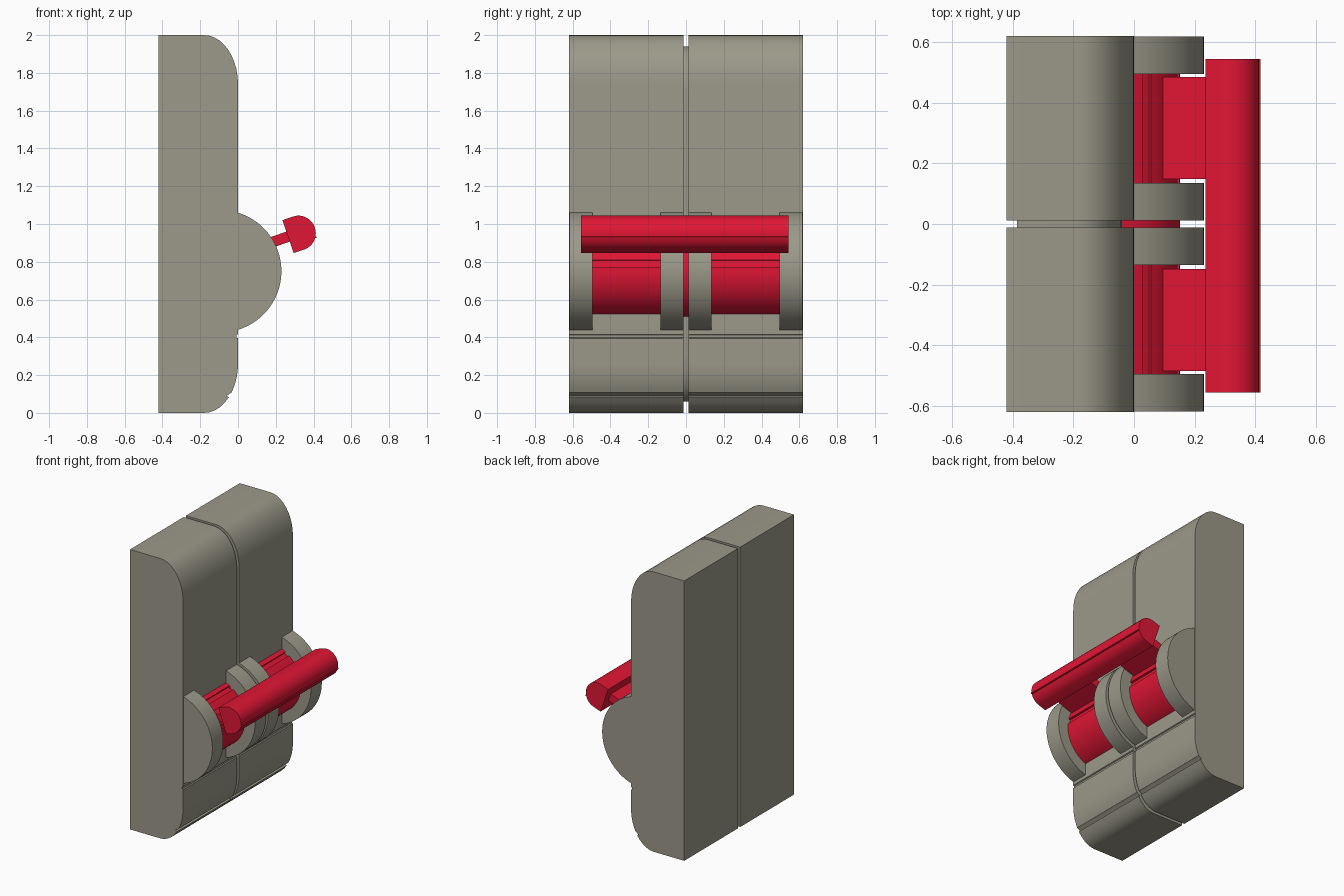
import bpy, bmesh
from math import sin, cos, pi, radians, asin

if "Cube" in bpy.data.objects:
    bpy.data.objects.remove(bpy.data.objects["Cube"])


def material(name, rgb):
    m = bpy.data.materials.new(name)
    m.diffuse_color = (*rgb, 1)
    m.use_nodes = True
    m.node_tree.nodes["Principled BSDF"].inputs["Base Color"].default_value = m.diffuse_color
    return m


OLIVE = material("olive_grey", (0.33, 0.32, 0.25))
RED = material("red", (0.75, 0.008, 0.035))


def arc(cx, cz, rx, rz, a0, a1, n):
    """Points on an elliptical arc, angles in degrees."""
    out = []
    for i in range(n + 1):
        a = radians(a0 + (a1 - a0) * i / n)
        out.append((cx + rx * cos(a), cz + rz * sin(a)))
    return out


def extrude(name, profile, y0, y1, mat):
    """Solid made from an (x, z) profile swept along y."""
    bm = bmesh.new()
    front = [bm.verts.new((x, y0, z)) for x, z in profile]
    back = [bm.verts.new((x, y1, z)) for x, z in profile]
    bm.faces.new(front)
    bm.faces.new(back[::-1])
    n = len(profile)
    for i in range(n):
        j = (i + 1) % n
        bm.faces.new((front[i], back[i], back[j], front[j]))
    bmesh.ops.recalc_face_normals(bm, faces=bm.faces[:])
    mesh = bpy.data.meshes.new(name)
    bm.to_mesh(mesh)
    bm.free()
    ob = bpy.data.objects.new(name, mesh)
    bpy.context.collection.objects.link(ob)
    mesh.materials.append(mat)
    bpy.ops.object.select_all(action='DESELECT')
    ob.select_set(True)
    bpy.context.view_layer.objects.active = ob
    bpy.ops.object.shade_smooth_by_angle(angle=radians(25))
    return ob


# Housing side profile: rounded front edges, two fine grooves near the bottom
RX, RZ = 0.18, 0.26
lower_angle = -asin((RZ - 0.10) / RZ) * 180 / pi
lower = arc(-RX, RZ, RX, RZ, -90, lower_angle - 5, 5)
gx, gz = lower[-1]
lower += [(gx - 0.012, gz + 0.006), (gx + 0.003, gz + 0.018)]
lower += arc(-RX, RZ, RX, RZ, lower_angle + 2, 0, 5)
groove = [(0, 0.395), (-0.008, 0.398), (-0.008, 0.412), (0, 0.416)]
body = ([(-0.42, 0)] + lower + groove
        + arc(-RX, 2 - RZ, RX, RZ, 0, 90, 10) + [(-0.42, 2)])

# Round cheeks and toggle barrel share one pivot
PX, PZ = -0.094, 0.75
cheek = arc(PX, PZ, 0.324, 0.324, -74, 74, 28)

# Barrel profile with a groove either side of the toggle neck
R, RG = 0.245, 0.232
barrel = (arc(PX, PZ, R, R, -80, 5, 14) + arc(PX, PZ, RG, RG, 5, 14, 2)
          + arc(PX, PZ, R, R, 14, 52, 7) + arc(PX, PZ, RG, RG, 52, 60, 2)
          + arc(PX, PZ, R, R, 60, 80, 4))

# Toggle profiles, drawn along their axis and then tilted
TILT = radians(19)


def tilt(points):
    return [(0.265 + u * cos(TILT) - v * sin(TILT),
             0.933 + u * sin(TILT) + v * cos(TILT)) for u, v in points]


neck = tilt([(-0.19, -0.028), (0.01, -0.028), (0.01, 0.028), (-0.19, 0.028)])
grip = tilt([(0, -0.092)] + arc(0.06, 0, 0.09, 0.092, -90, -36, 5)
            + arc(0.06, 0, 0.097, 0.097, -35, -31, 1)
            + arc(0.06, 0, 0.09, 0.092, -30, 90, 10) + [(0, 0.092)])

# Two identical poles side by side
for side, s in (("left", -1), ("right", 1)):
    extrude("housing_" + side, body, s * 0.012, s * 0.62, OLIVE)
    extrude("inner_cheek_" + side, cheek, s * 0.012, s * 0.135, OLIVE)
    extrude("outer_cheek_" + side, cheek, s * 0.495, s * 0.618, OLIVE)
    extrude("toggle_barrel_" + side, barrel, s * 0.135, s * 0.495, RED)
    extrude("toggle_neck_" + side, neck, s * 0.148, s * 0.485, RED)

# Spacer set back in the gap between the poles
spacer = ([(-0.385, 0.06)] + arc(-0.19, 0.30, 0.15, 0.24, -90, 0, 6)
          + arc(-0.19, 1.70, 0.15, 0.24, 0, 90, 6) + [(-0.385, 1.94)])
extrude("spacer", spacer, -0.012, 0.012, OLIVE)

# Shaft joining the barrels and the shared grip bar
extrude("link_shaft", arc(PX, PZ, R, R, -80, 80, 20), -0.135, 0.135, RED)
extrude("toggle_grip", grip, -0.555, 0.543, RED)
